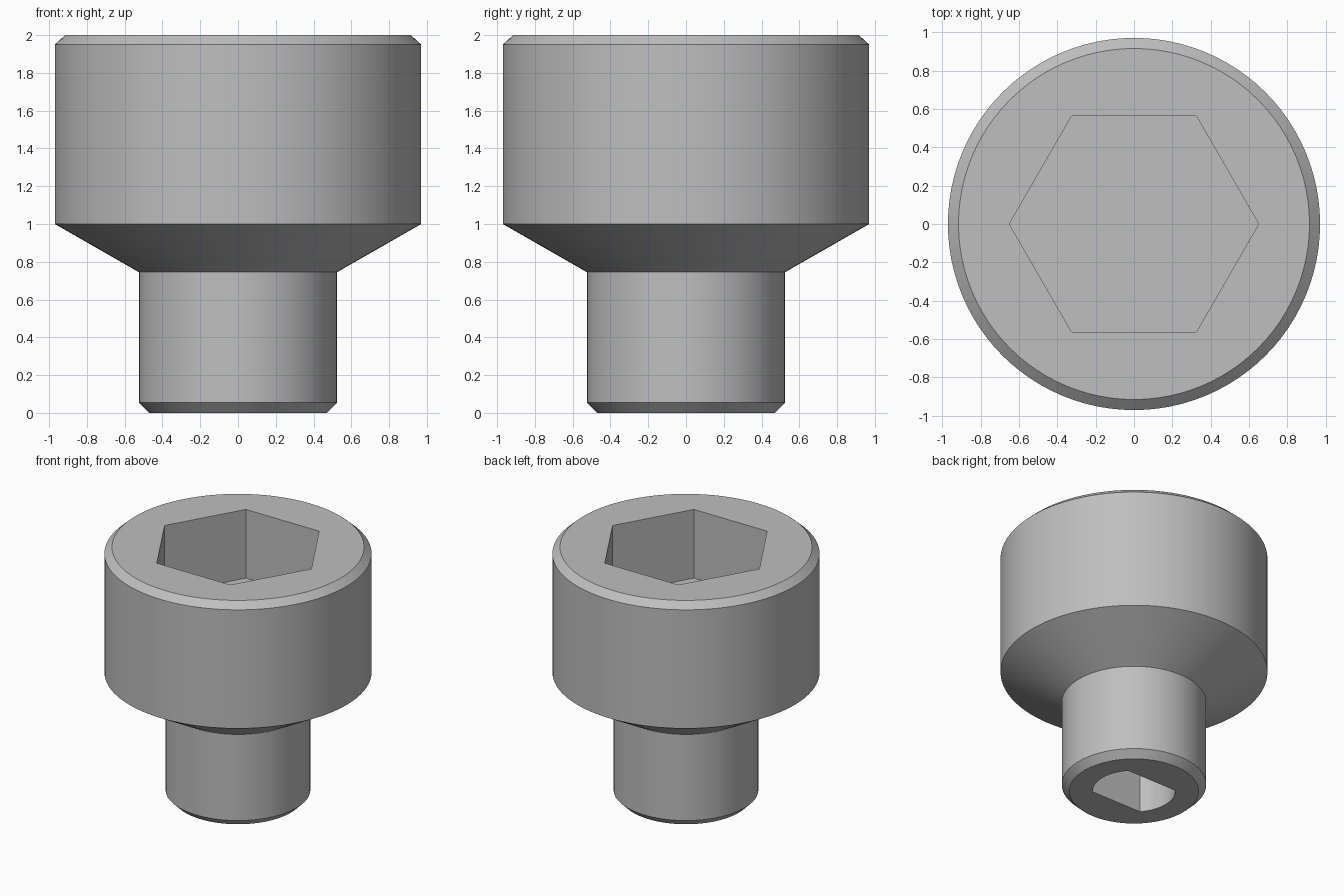
import bpy
import bmesh
from math import radians, cos, sin, asin, pi

cube = bpy.data.objects.get("Cube")
if cube:
    bpy.data.objects.remove(cube, do_unlink=True)

SEGMENTS = 96

steel = bpy.data.materials.new("grey steel")
steel.use_nodes = True
steel.diffuse_color = (0.52, 0.52, 0.52, 1)
steel.node_tree.nodes["Principled BSDF"].inputs["Base Color"].default_value = steel.diffuse_color


def finish(name, bm):
    bmesh.ops.recalc_face_normals(bm, faces=bm.faces)
    mesh = bpy.data.meshes.new(name)
    bm.to_mesh(mesh)
    bm.free()
    mesh.materials.append(steel)
    obj = bpy.data.objects.new(name, mesh)
    bpy.context.collection.objects.link(obj)
    return obj


def turned(name, profile):
    """Closed solid of revolution from (radius, height) pairs."""
    bm = bmesh.new()
    rings = []
    for r, z in profile:
        angles = [2 * pi * i / SEGMENTS for i in range(SEGMENTS)]
        rings.append([bm.verts.new((r * cos(a), r * sin(a), z)) for a in angles])
    for low, high in zip(rings, rings[1:]):
        for i in range(SEGMENTS):
            j = (i + 1) % SEGMENTS
            bm.faces.new((low[i], low[j], high[j], high[i]))
    bm.faces.new(rings[0])
    bm.faces.new(rings[-1])
    return finish(name, bm)


def prism(name, outline, bottom, top):
    """Outline extruded straight up."""
    bm = bmesh.new()
    face = bm.faces.new([bm.verts.new((x, y, bottom)) for x, y in outline])
    grown = bmesh.ops.extrude_face_region(bm, geom=[face])["geom"]
    moved = [v for v in grown if isinstance(v, bmesh.types.BMVert)]
    bmesh.ops.translate(bm, verts=moved, vec=(0, 0, top - bottom))
    return finish(name, bm)


def cut(target, cutter):
    """Subtract the cutter and remove it."""
    mod = target.modifiers.new(cutter.name, "BOOLEAN")
    mod.operation = "DIFFERENCE"
    mod.solver = "EXACT"
    mod.object = cutter
    bpy.context.view_layer.objects.active = target
    bpy.ops.object.modifier_apply(modifier=mod.name)
    bpy.data.objects.remove(cutter, do_unlink=True)


# Chamfered head, cone and shank in one turned piece
body = turned("socket_adapter_body", [
    (0.47, 0), (0.525, 0.055), (0.525, 0.745),
    (0.97, 1.0), (0.97, 1.95), (0.915, 2.0)])

# Hexagonal recess in the head
hexagon = [(0.65 * cos(k * pi / 3), 0.65 * sin(k * pi / 3)) for k in range(6)]
cut(body, prism("hex_recess", hexagon, 1.45, 2.2))

# Shaft bore in the shank with two opposite flats
bore, flat = 0.3, 0.2
half = asin(flat / bore)
arc = [-half + 2 * half * k / 24 for k in range(25)]
outline = [(bore * cos(a + turn), bore * sin(a + turn)) for turn in (0, pi) for a in arc]
cut(body, prism("double_flat_bore", outline, -0.2, 1.0))

# Smooth round walls, sharp rims
bpy.ops.object.select_all(action="DESELECT")
body.select_set(True)
bpy.context.view_layer.objects.active = body
bpy.ops.object.shade_smooth_by_angle(angle=radians(30))
